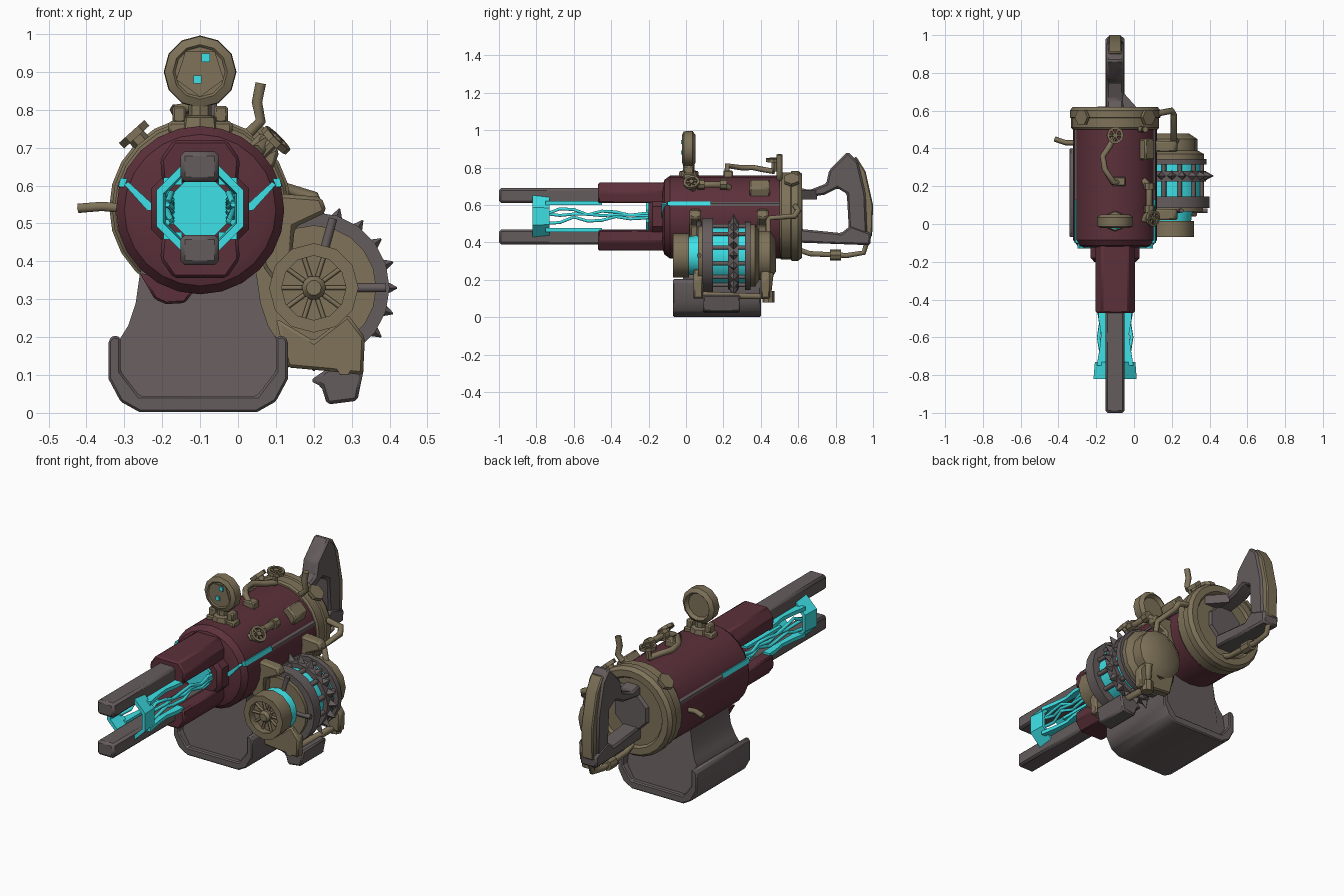
import bpy, bmesh, math
from mathutils import Vector

if "Cube" in bpy.data.objects:
    bpy.data.objects.remove(bpy.data.objects["Cube"])

def mat(name, *rgb):
    m = bpy.data.materials.new(name)
    m.diffuse_color = [((c / 255 + 0.055) / 1.055) ** 2.4 for c in rgb] + [1]
    m.use_nodes = True
    m.node_tree.nodes["Principled BSDF"].inputs["Base Color"].default_value = m.diffuse_color
    return m

RED, TAN = mat("dark_red", 92, 48, 58), mat("brass", 126, 114, 89)
GREY, CYAN = mat("gunmetal", 101, 92, 93), mat("glow_cyan", 64, 234, 240)
CX, CZ = -0.1, 0.535              # main barrel axis
GX, GZ = 0.2, 0.33                # turbine axis

def mirror_x(x):
    return 2 * CX - x

def finish(name, bm, m, bevel=0, smooth=35):
    bmesh.ops.recalc_face_normals(bm, faces=bm.faces)
    me = bpy.data.meshes.new(name)
    bm.to_mesh(me)
    bm.free()
    me.materials.append(m)
    ob = bpy.data.objects.new(name, me)
    bpy.context.collection.objects.link(ob)
    if bevel:
        b = ob.modifiers.new("bevel", 'BEVEL')
        b.width, b.segments = bevel, 1
    bpy.ops.object.select_all(action='DESELECT')
    ob.select_set(True)
    bpy.context.view_layer.objects.active = ob
    bpy.ops.object.shade_smooth_by_angle(angle=math.radians(smooth))
    return ob

def prism(name, pts, axis, a, b, m, bevel=0):
    """Extrude an outline: axis y uses (x,z), axis x uses (y,z), axis z uses (x,y)."""
    put = {'x': lambda p, t: (t, p[0], p[1]), 'y': lambda p, t: (p[0], t, p[1]),
           'z': lambda p, t: (p[0], p[1], t)}[axis]
    bm = bmesh.new()
    lo, hi = ([bm.verts.new(put(p, t)) for p in pts] for t in (a, b))
    bm.faces.new(lo)
    bm.faces.new(hi)
    for i in range(len(pts)):
        j = (i + 1) % len(pts)
        bm.faces.new((lo[i], lo[j], hi[j], hi[i]))
    return finish(name, bm, m, bevel)

def box(name, x, y, z, m, bevel=0):
    return prism(name, [(x[0], z[0]), (x[1], z[0]), (x[1], z[1]), (x[0], z[1])], 'y', *y, m, bevel)

def lathe(name, center, prof, m, axis=(0, 1, 0), n=20, closed=False, turn=0):
    """Spin (radius, distance) points about an axis; closed joins last to first."""
    q = Vector((0, 0, 1)).rotation_difference(Vector(axis).normalized())
    bm, c = bmesh.new(), Vector(center)
    rings = [[bm.verts.new(c + q @ Vector((r * math.cos(a), r * math.sin(a), t)))
              for a in (math.tau * (k + turn) / n for k in range(n))] for r, t in prof]
    for i in range(len(rings) if closed else len(rings) - 1):
        A, B = rings[i], rings[(i + 1) % len(rings)]
        for k in range(n):
            j = (k + 1) % n
            bm.faces.new((A[k], A[j], B[j], B[k]))
    if not closed:
        bm.faces.new(rings[0])
        bm.faces.new(rings[-1])
    return finish(name, bm, m)

def ring(name, center, ro, ri, a, b, m, **kw):
    return lathe(name, center, [(ro, a), (ro, b), (ri, b), (ri, a)], m, closed=True, **kw)

def tube(name, pts, r, m, res=1):
    cu = bpy.data.curves.new(name, 'CURVE')
    cu.dimensions, cu.bevel_depth, cu.bevel_resolution, cu.use_fill_caps = '3D', r, res, True
    s = cu.splines.new('POLY')
    s.points.add(len(pts) - 1)
    for p, co in zip(s.points, pts):
        p.co = (*co, 1)
    ob = bpy.data.objects.new(name, cu)
    bpy.context.collection.objects.link(ob)
    cu.materials.append(m)
    return ob

def valve(name, c, axis, r):
    ring(name + "_rim", c, r, r * 0.7, -0.009, 0.009, TAN, axis=axis, n=10)
    lathe(name + "_stem", c, [(0.015, -0.06), (0.015, 0.012)], TAN, axis=axis, n=6)
    q = Vector((0, 0, 1)).rotation_difference(Vector(axis).normalized())
    for k in range(3):
        d = q @ Vector((math.cos(k * math.pi / 3), math.sin(k * math.pi / 3), 0)) * r * 0.85
        tube(name + "_spoke", [Vector(c) - d, Vector(c) + d], 0.006, TAN)

# Main barrel, rear collar, bolts and handle base
lathe("main_body", (CX, 0, CZ), [(0.17, -0.125), (0.2, -0.115), (0.222, -0.085), (0.222, 0.52)], RED, n=24)
lathe("rear_collar", (CX, 0, 0.542), [(0.225, 0.5), (0.233, 0.51), (0.233, 0.56), (0.24, 0.565),
      (0.24, 0.6), (0.225, 0.62), (0.19, 0.62), (0.18, 0.605)], TAN, n=24)
for deg in (48, 132):
    d = Vector((math.cos(math.radians(deg)), 0, math.sin(math.radians(deg))))
    lathe("collar_bolt", Vector((CX, 0.565, 0.542)) + d * 0.225,
          [(0.025, 0), (0.025, 0.025), (0.045, 0.025), (0.045, 0.045)], TAN, axis=d, n=6)
lathe("handle_base", (CX, 0, 0.55), [(0.11, 0.6), (0.1, 0.622)], GREY, n=8, turn=0.5)

# Front shroud: upper and lower jaw with an open channel between
upper = [(-0.2, 0.61), (-0.205, 0.67), (-0.17, 0.72), (-0.03, 0.72), (0.005, 0.67), (0, 0.61)]
prism("upper_shroud", upper, 'y', -0.47, -0.08, RED, 0.008)
prism("lower_shroud", [(x, 2 * 0.538 - z) for x, z in upper], 'y', -0.47, -0.08, RED, 0.008)
lathe("shroud_base", (CX, 0, 0.538), [(0.12, -0.2), (0.14, -0.18), (0.14, -0.08)], RED, n=8, turn=0.5)
prism("body_chin", [(-0.26, 0.37), (-0.22, 0.3), (-0.19, 0.287), (-0.14, 0.29), (-0.11, 0.33)], 'y', -0.06, 0.05, RED, 0.006)

# Barrel prongs
for z in (0.61, 0.39):
    box("barrel_prong", (-0.152, -0.05), (-1, -0.2), (z, z + 0.08), GREY, 0.012)

# Glowing muzzle ring, tapered side rails, lightning strands and core
lathe("muzzle_ring", (CX, 0, 0.54), [(0.124, -0.82), (0.116, -0.73), (0.098, -0.73), (0.104, -0.82)],
      CYAN, n=8, turn=0.5, closed=True)
rail = [(-0.003, -0.75), (-0.018, -0.66), (-0.026, -0.58), (-0.012, -0.5), (-0.012, -0.45), (-0.052, -0.45), (-0.052, -0.75)]
for f in (lambda x: x, mirror_x):
    for z in (0.601, 0.457):
        prism("muzzle_rail", [(f(x), y) for x, y in rail], 'z', z, z + 0.02, CYAN)
    for k, amp in enumerate((0.042, -0.04, 0.012)):
        tube("lightning_strand", [(f(-0.012 - 0.012 * (i % 2)), -0.75 + 0.075 * i,
             0.542 + amp * (1 if (i + k) % 3 else 0.2) * (1 - i / 10)) for i in range(9)], 0.009, CYAN)
lathe("glow_core", (CX, 0, 0.54), [(0.085, -0.215), (0.085, -0.19)], CYAN, n=8, turn=0.5)

# Glowing side fins with vent strips behind
fin_front = [(0.0, 0.55), (0.03, 0.555), (0.09, 0.61), (0.1, 0.602), (0.04, 0.535), (0.0, 0.53)]
fin_side = [(0.09, 0.618), (0.11, 0.62), (0.116, 0.597), (0.09, 0.596)]
vent = [(0.1, 0.62), (0.115, 0.609), (0.117, 0.596), (0.09, 0.592)]
for f in (lambda x: x, mirror_x):
    prism("glow_fin_front", [(f(x), z) for x, z in fin_front], 'y', -0.131, -0.08, CYAN)
    prism("glow_fin_side", [(f(x), z) for x, z in fin_side], 'y', -0.1, 0.13, CYAN)
    prism("vent_strip", [(f(x), z) for x, z in vent], 'y', 0.13, 0.51, GREY)

# Stand: cradle lip around a flared neck
half = [(0.05, 0.002), (0.1, 0.03), (0.132, 0.09), (0.132, 0.19), (0.12, 0.205), (0.1, 0.2), (0.1, 0.11), (0.05, 0.045)]
SX = -0.105
cradle = half[:] + [(2 * SX - x, z) for x, z in reversed(half)]
prism("stand_cradle", cradle, 'y', -0.07, 0.4, GREY, 0.006)
neck = [(0.05, 0.03), (0.105, 0.1), (0.105, 0.19), (0.08, 0.23), (0.06, 0.29), (0.05, 0.36), (0.04, 0.42)]
bm = bmesh.new()
outline = neck + [(2 * SX - x, z) for x, z in reversed(neck)]
ends = [[bm.verts.new((x, y + s * 0.05 * min(1, z / 0.3), z)) for x, z in outline]
        for y, s in ((-0.05, 1), (0.38, -1))]
for e in ends:
    bm.faces.new(e)
for i in range(len(outline)):
    j = (i + 1) % len(outline)
    bm.faces.new((ends[0][i], ends[0][j], ends[1][j], ends[1][i]))
finish("stand_neck", bm, GREY)

# Rear handle: upper arm, grip and lower bar in one loop
prism("handle_upper", [(0.58, 0.63), (0.58, 0.7), (0.66, 0.68), (0.75, 0.715), (0.765, 0.785), (0.865, 0.885),
      (0.92, 0.83), (0.96, 0.66), (0.97, 0.4), (0.9, 0.39), (0.87, 0.48), (0.86, 0.66), (0.81, 0.69),
      (0.74, 0.655)], 'x', -0.145, -0.055, GREY, 0.01)
prism("handle_lower", [(0.58, 0.4), (0.985, 0.385), (0.99, 0.45), (0.88, 0.49), (0.83, 0.45), (0.58, 0.475)],
      'x', -0.15, -0.05, GREY, 0.01)
prism("handle_gusset", [(-0.06, 0.6), (0.03, 0.6), (-0.06, 0.7)], 'z', 0.63, 0.68, GREY)
prism("grip_plate", [(0.885, 0.84), (0.91, 0.86), (0.96, 0.78), (1.0, 0.6), (0.995, 0.43), (0.955, 0.43),
      (0.955, 0.6), (0.92, 0.75)], 'x', -0.135, -0.065, TAN, 0.006)
tube("handle_pipe", [(CX, 0.58, 0.37), (CX, 0.66, 0.34), (CX, 0.86, 0.33), (CX, 0.95, 0.345), (CX, 0.97, 0.41)], 0.016, TAN)
lathe("pipe_joint", (CX, 0.8, 0.333), [(0.03, -0.03), (0.03, 0.03)], TAN, n=8)

# Pressure gauge on the top
lathe("gauge", (CX, 0, 0.9), [(0.066, -0.016), (0.072, -0.022), (0.094, -0.012), (0.096, 0.035),
      (0.075, 0.05), (0.064, 0.03)], TAN, n=12)
lathe("gauge_face", (CX, 0, 0.9), [(0.066, -0.02), (0.066, 0)], TAN, n=5, turn=0.25)
for x, z, w in ((-0.107, 0.88, 0.011), (-0.085, 0.937, 0.011)):
    box("gauge_mark", (x - w, x + w), (-0.026, -0.018), (z - w, z + w), CYAN)
lathe("gauge_stem", (CX, 0.015, 0.75), [(0.055, 0), (0.05, 0.03), (0.03, 0.035), (0.03, 0.08)], TAN, axis=(0, 0, 1), n=8)
box("gauge_strap", (-0.185, -0.015), (-0.015, 0.045), (0.735, 0.77), TAN, 0.008)
for s in (-1, 1):
    box("strap_foot", (CX + s * 0.055 - 0.018, CX + s * 0.055 + 0.018), (-0.01, 0.04), (0.765, 0.81), TAN, 0.006)

# Valves, pipes and small fittings on the barrel
valve("top_valve", (CX, 0.47, 0.84), (0.1, 0, 1), 0.045)
tube("top_pipe", [(CX, 0.47, 0.78), (-0.13, 0.41, 0.79), (-0.165, 0.36, 0.8), (-0.155, 0.29, 0.8),
     (-0.11, 0.22, 0.81), (-0.08, 0.22, 0.76)], 0.016, TAN)
box("pipe_clamp", (-0.115, -0.045), (0.2, 0.25), (0.74, 0.785), TAN, 0.006)
valve("side_valve", (0.1, 0.03, 0.72), (1, -0.2, 1), 0.045)
tube("side_pipe", [(0.05, 0.02, 0.69), (0.08, 0.06, 0.71), (0.08, 0.2, 0.71), (0.05, 0.23, 0.69)], 0.019, TAN)
for y in (0.08, 0.2):
    lathe("side_pipe_joint", (0.08, y, 0.71), [(0.028, -0.018), (0.028, 0.018)], TAN, n=8)
prism("side_box", [(0.02, 0.7), (0.06, 0.74), (0.11, 0.69), (0.09, 0.64)], 'y', 0.34, 0.45, TAN, 0.008)
tube("bent_lever", [(0.03, 0.5, 0.74), (0.06, 0.5, 0.77), (0.05, 0.5, 0.82), (0.06, 0.5, 0.87)], 0.016, TAN)
tube("left_lever", [(-0.3, 0.43, 0.54), (-0.36, 0.43, 0.545), (-0.42, 0.45, 0.54)], 0.014, TAN)

# Side turbine: stacked rings around a glowing core
G = (GX, 0, GZ)
lathe("turbine_core", G, [(0.1, 0.0), (0.11, 0.07), (0.158, 0.1), (0.158, 0.33), (0.1, 0.38)], CYAN, n=16)
ring("turbine_cap", G, 0.118, 0.085, -0.07, 0.015, TAN, n=12)
lathe("turbine_fan_back", G, [(0.09, -0.03), (0.09, 0.0)], TAN, n=12)
lathe("turbine_hub", G, [(0.02, -0.07), (0.032, -0.055), (0.032, -0.02)], TAN, n=10)
for k in range(10):
    a = math.tau * k / 10
    tube("fan_spoke", [(GX + r * math.cos(a), -0.036, GZ + r * math.sin(a)) for r in (0.02, 0.09)], 0.007, TAN)
ring("front_plate", G, 0.165, 0.1, 0.065, 0.1, TAN, n=20)
ring("front_rim", G, 0.2, 0.15, 0.085, 0.145, GREY, n=20)
ring("spiked_disc", G, 0.182, 0.14, 0.225, 0.28, GREY, n=20)
ring("rear_rim", G, 0.185, 0.13, 0.315, 0.345, GREY, n=20)
lathe("rear_cap", G, [(0.17, 0.345), (0.17, 0.37), (0.135, 0.39), (0.135, 0.45), (0.09, 0.48)], TAN, n=14)
for k in range(20):
    a = math.tau * k / 20
    d = Vector((math.cos(a), 0, math.sin(a)))
    lathe("disc_spike", Vector((GX, 0.255, GZ)) + d * 0.172, [(0.028, 0), (0.002, 0.048)], GREY, axis=d, n=4)
for k in range(12):
    a = math.tau * (k + 0.5) / 12
    tube("cage_bar", [(GX + 0.163 * math.cos(a), y, GZ + 0.163 * math.sin(a)) for y in (0.12, 0.32)], 0.013, GREY)
for a in (0, 1.3, 2.2):
    tube("rim_strut", [(GX + r * math.cos(a), 0.07, GZ + r * math.sin(a)) for r in (0.11, 0.19)], 0.013, GREY)

# Turbine mounts, lower frame and foot
for y in (0.02, 0.38):
    prism("turbine_mount", [(0.04, 0.45), (0.09, 0.58), (0.22, 0.57), (0.235, 0.53), (0.15, 0.49), (0.13, 0.3), (0.07, 0.38)],
          'y', y, y + 0.06, TAN, 0.01)
    prism("lower_frame", [(0.1, 0.25), (0.13, 0.12), (0.24, 0.11), (0.33, 0.1), (0.335, 0.2), (0.29, 0.26), (0.2, 0.19)],
          'y', y + 0.02, y + 0.07, TAN, 0.008)
tube("frame_bar", [(0.28, 0.04, 0.12), (0.28, 0.44, 0.11), (0.28, 0.45, 0.24)], 0.022, TAN)
lathe("frame_joint", (0.28, 0.44, 0.11), [(0.032, -0.03), (0.032, 0.03)], TAN, axis=(0, 0, 1), n=8)
prism("turbine_foot", [(0.19, 0.085), (0.22, 0.07), (0.235, 0.022), (0.315, 0.032), (0.333, 0.12), (0.24, 0.12)],
      'y', 0.09, 0.29, GREY, 0.008)
tube("collar_pipe", [(0.1, 0.58, 0.6), (0.2, 0.6, 0.57), (0.21, 0.58, 0.54), (0.21, 0.44, 0.53), (0.23, 0.44, 0.42)], 0.017, TAN)
